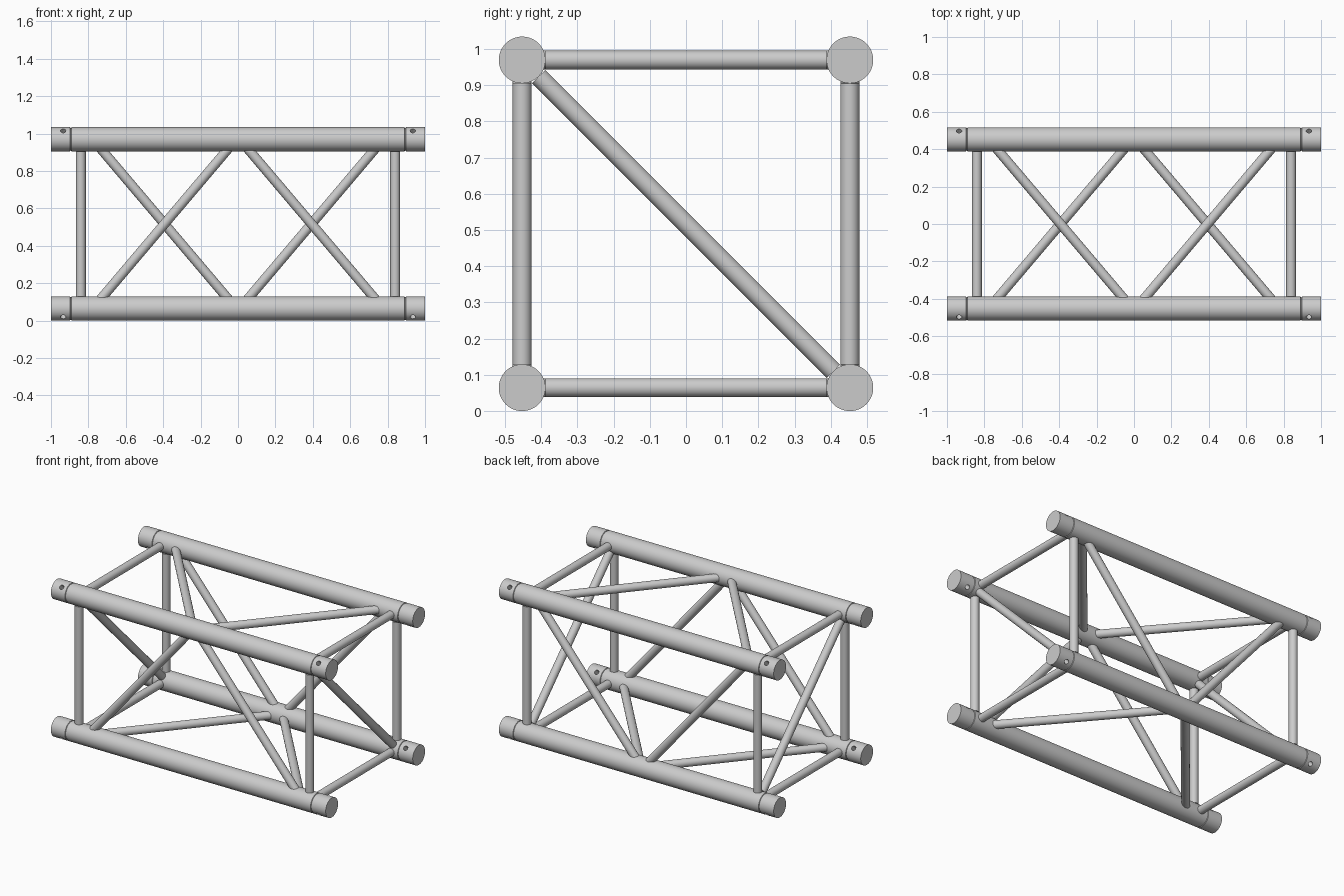
import bpy, bmesh, math
from mathutils import Vector, Matrix

if "Cube" in bpy.data.objects:
    bpy.data.objects.remove(bpy.data.objects["Cube"])

R = 0.0645          # chord radius
T = 0.026           # brace radius
Y = 0.4525          # chord offset in y
Z0, Z1 = R, R + 2 * Y
XE = 0.84           # end frame position
XO, XI = 0.722, 0.064   # outer / inner ends of the lacing at the chord edge

steel = bpy.data.materials.new("light_grey_metal")
steel.diffuse_color = (0.6, 0.6, 0.6, 1)
steel.use_nodes = True
steel.node_tree.nodes["Principled BSDF"].inputs["Base Color"].default_value = steel.diffuse_color


def finish(ob):
    bpy.ops.object.select_all(action='DESELECT')
    ob.select_set(True)
    bpy.context.view_layer.objects.active = ob
    bpy.ops.object.shade_smooth_by_angle(angle=math.radians(30))


def to_object(bm, name):
    me = bpy.data.meshes.new(name)
    bmesh.ops.recalc_face_normals(bm, faces=bm.faces)
    bm.to_mesh(me)
    bm.free()
    me.materials.append(steel)
    ob = bpy.data.objects.new(name, me)
    bpy.context.collection.objects.link(ob)
    return ob


def add_rod(bm, a, b, r, seg=32):
    a, b = Vector(a), Vector(b)
    d = b - a
    m = Matrix.Translation((a + b) / 2) @ d.to_track_quat('Z', 'Y').to_matrix().to_4x4()
    bmesh.ops.create_cone(bm, cap_ends=True, segments=seg, radius1=r, radius2=r,
                          depth=d.length, matrix=m)


def rod(name, a, b, extend=0.0):
    a, b = Vector(a), Vector(b)
    e = (b - a).normalized() * extend
    bm = bmesh.new()
    add_rod(bm, a - e, b + e, T)
    finish(to_object(bm, name))


def chord(name, sy, sz):
    y, z = sy * Y, (Z1 if sz > 0 else Z0)
    # turned profile with a fine groove behind each coupler
    half = [(1.0, R), (0.898, R), (0.896, R - 0.004), (0.892, R - 0.004), (0.89, R)]
    prof = [(-x, r) for x, r in half] + [(x, r) for x, r in reversed(half)]
    n = 64
    bm = bmesh.new()
    rings = [[bm.verts.new((x, y + r * math.cos(2 * math.pi * i / n),
                            z + r * math.sin(2 * math.pi * i / n))) for i in range(n)]
             for x, r in prof]
    for p, q in zip(rings, rings[1:]):
        for i in range(n):
            j = (i + 1) % n
            bm.faces.new((p[i], p[j], q[j], q[i]))
    bm.faces.new(rings[0])
    bm.faces.new(rings[-1])
    ob = to_object(bm, name)
    # pin holes drilled diagonally through both couplers
    bm = bmesh.new()
    d = Vector((0, sy, sz)) * 0.1
    for x in (-0.935, 0.935):
        c = Vector((x, y, z))
        add_rod(bm, c - d, c + d, 0.0145, 24)
    cutter = to_object(bm, "hole_cutter")
    cutter.hide_render = True
    mod = ob.modifiers.new("holes", 'BOOLEAN')
    mod.operation = 'DIFFERENCE'
    mod.solver = 'EXACT'
    mod.object = cutter
    bpy.context.view_layer.objects.active = ob
    bpy.ops.object.modifier_apply(modifier=mod.name)
    bpy.data.objects.remove(cutter)
    finish(ob)


# four main chords
for sy, fb in ((-1, "front"), (1, "back")):
    for sz, tb in ((-1, "bottom"), (1, "top")):
        chord(f"chord_{fb}_{tb}", sy, sz)

yi, zl, zh = Y - R, Z0 + R, Z1 - R
k = R * math.sqrt(0.5)
for s, side in ((-1, "left"), (1, "right")):
    # end frames
    x = s * XE
    for sy, fb in ((-1, "front"), (1, "back")):
        rod(f"end_post_{fb}_{side}", (x, sy * Y, zl), (x, sy * Y, zh))
    for z, tb in ((Z0, "bottom"), (Z1, "top")):
        rod(f"end_rail_{tb}_{side}", (x, -yi, z), (x, yi, z))
    rod(f"end_diagonal_{side}", (x, -Y + k, Z1 - k), (x, Y - k, Z0 + k))
    # lacing on the four long faces
    o, i = s * XO, s * XI
    rod(f"front_diagonal_{side}", (o, -Y, zl), (i, -Y, zh), 0.035)
    rod(f"back_diagonal_{side}", (o, Y, zh), (i, Y, zl), 0.035)
    rod(f"top_diagonal_{side}", (o, yi, Z1), (i, -yi, Z1), 0.035)
    rod(f"bottom_diagonal_{side}", (o, -yi, Z0), (i, yi, Z0), 0.035)
